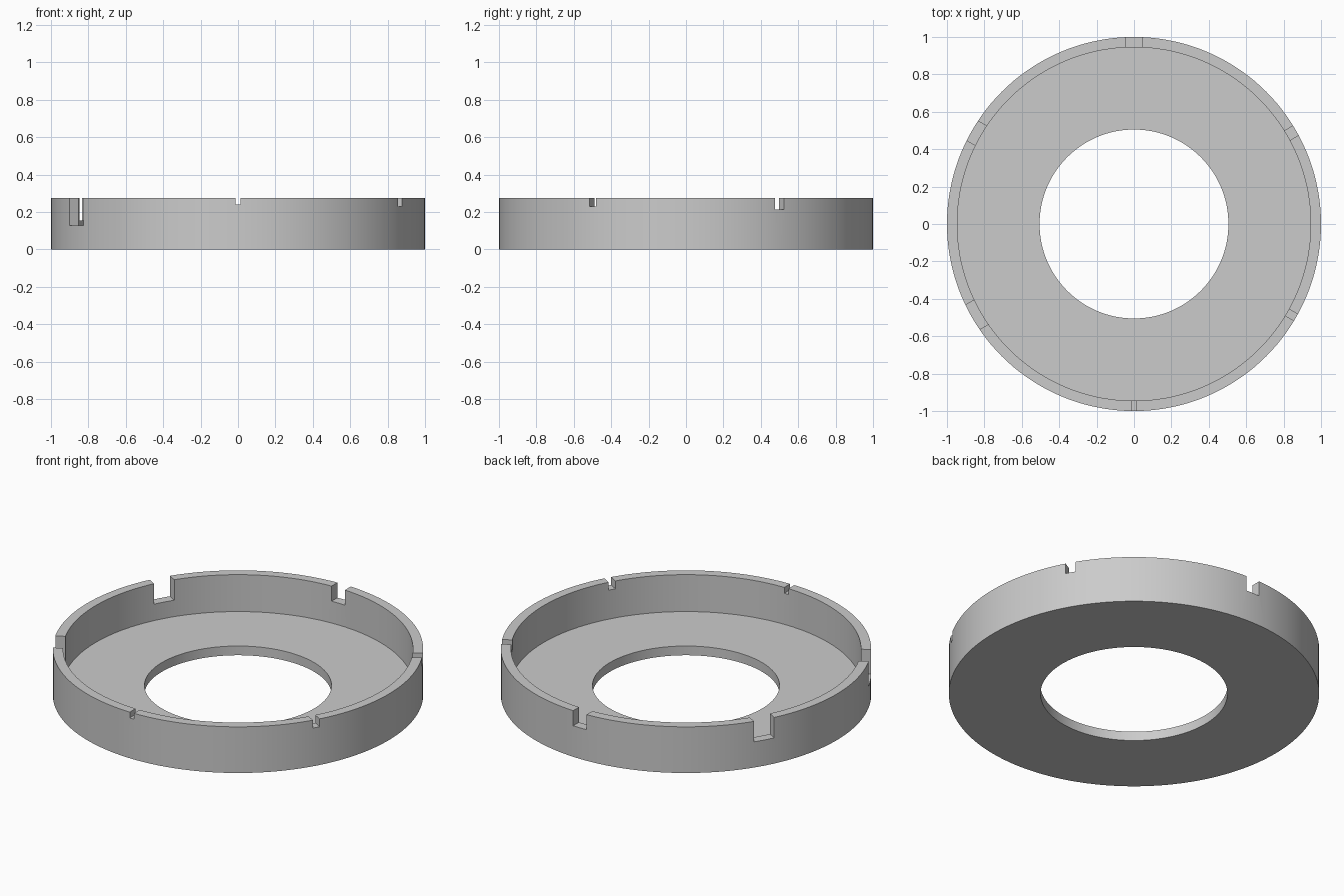
import bpy
import bmesh
from math import radians
from mathutils import Matrix, Vector

if "Cube" in bpy.data.objects:
    bpy.data.objects.remove(bpy.data.objects["Cube"], do_unlink=True)

SEGMENTS = 144
HEIGHT = 0.275
FLOOR = 0.055
OUTER, INNER, HOLE = 1.0, 0.945, 0.505

grey = bpy.data.materials.new("plain grey")
grey.use_nodes = True
colour = (0.6, 0.6, 0.6, 1)
grey.diffuse_color = colour
grey.node_tree.nodes["Principled BSDF"].inputs["Base Color"].default_value = colour


def make_object(name, bm):
    bmesh.ops.recalc_face_normals(bm, faces=bm.faces)
    mesh = bpy.data.meshes.new(name)
    bm.to_mesh(mesh)
    bm.free()
    mesh.materials.append(grey)
    obj = bpy.data.objects.new(name, mesh)
    bpy.context.collection.objects.link(obj)
    return obj


# Ring tray: an L-shaped section turned about the z axis
section = [(HOLE, 0), (OUTER, 0), (OUTER, HEIGHT),
           (INNER, HEIGHT), (INNER, FLOOR), (HOLE, FLOOR)]
bm = bmesh.new()
rings = []
for i in range(SEGMENTS):
    turn = Matrix.Rotation(radians(360 * i / SEGMENTS), 3, "Z")
    rings.append([bm.verts.new(turn @ Vector((r, 0, z))) for r, z in section])
for i, ring in enumerate(rings):
    following = rings[(i + 1) % SEGMENTS]
    for j in range(len(section)):
        k = (j + 1) % len(section)
        bm.faces.new((ring[j], following[j], following[k], ring[k]))
tray = make_object("ring_tray", bm)

# Rim notches of growing size: angle -> (width, depth)
notches = {270: (0.027, 0.035), 330: (0.04, 0.047), 30: (0.058, 0.061),
           90: (0.088, 0.09), 150: (0.12, 0.122), 210: (0.15, 0.147)}
bm = bmesh.new()
for angle, (width, depth) in notches.items():
    place = (Matrix.Rotation(radians(angle), 4, "Z")
             @ Matrix.Translation((0.97, 0, HEIGHT))
             @ Matrix.Diagonal((0.2, width, 2 * depth, 1)))
    bmesh.ops.create_cube(bm, size=1, matrix=place)
cutter = make_object("notch_cutter", bm)
cutter.hide_render = True
cutter.hide_set(True)

cut = tray.modifiers.new("rim notches", "BOOLEAN")
cut.operation = "DIFFERENCE"
cut.solver = "EXACT"
cut.object = cutter

# Apply the cut, then smooth the round walls and keep the edges sharp
bpy.ops.object.select_all(action="DESELECT")
tray.select_set(True)
bpy.context.view_layer.objects.active = tray
bpy.ops.object.modifier_apply(modifier=cut.name)
bpy.data.objects.remove(cutter, do_unlink=True)
bpy.ops.object.shade_smooth_by_angle(angle=radians(30))
